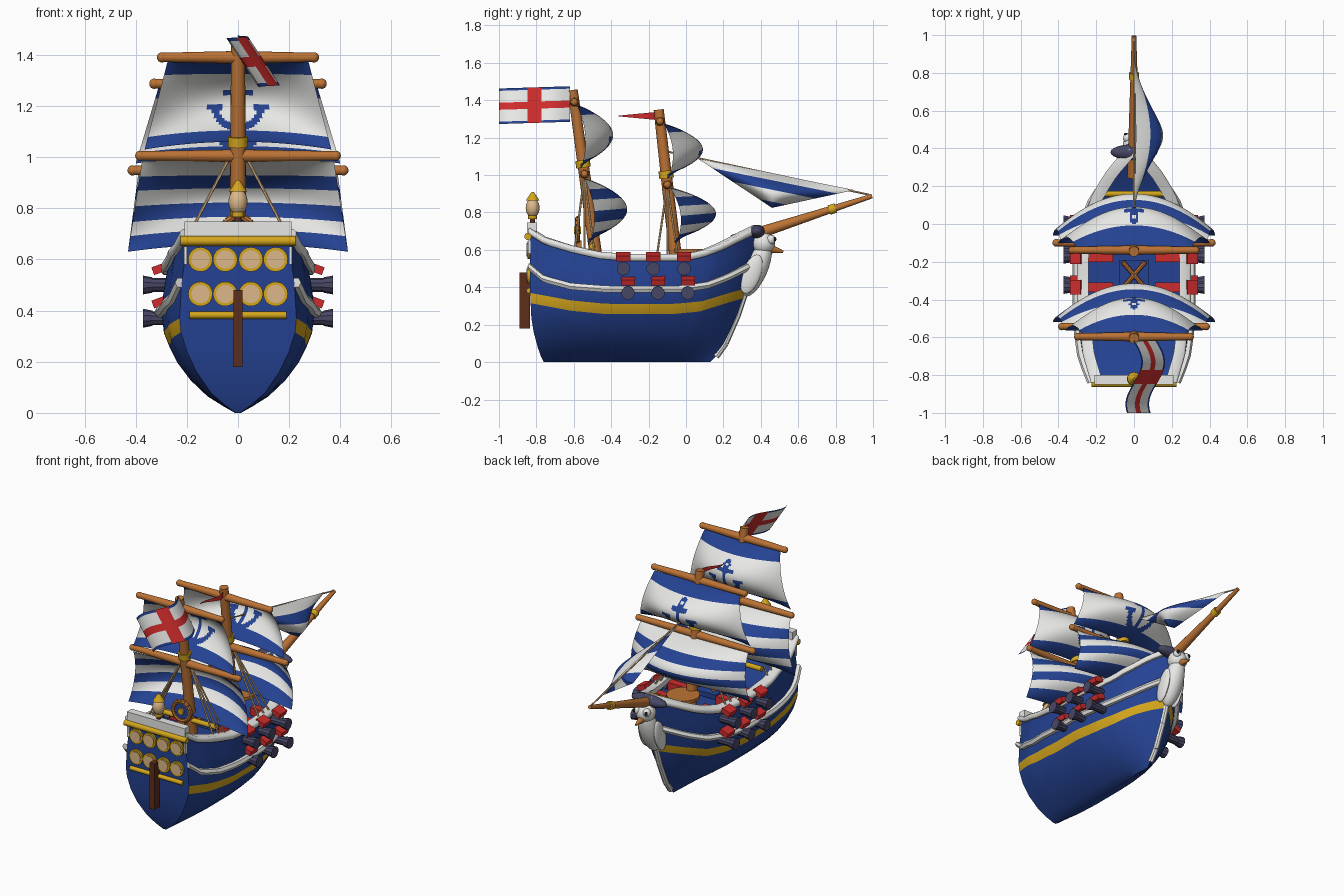
import bpy, bmesh, math
from mathutils import Vector, Matrix

if "Cube" in bpy.data.objects:
    bpy.data.objects.remove(bpy.data.objects["Cube"])

def material(name, *c):
    m = bpy.data.materials.new(name)
    m.diffuse_color = (*c, 1)
    m.use_nodes = True
    m.node_tree.nodes["Principled BSDF"].inputs["Base Color"].default_value = m.diffuse_color
    return m

BLUE = material("navy blue", .018, .055, .29)
WHITE = material("white", .82, .82, .80)
GOLD = material("gold", .66, .38, .012)
WOOD = material("orange wood", .50, .17, .035)
RED = material("red", .62, .025, .025)
SLATE = material("slate", .062, .062, .13)
TAN = material("tan", .72, .48, .25)
BROWN = material("dark brown", .11, .026, .012)
BLACK = material("black", .01, .01, .012)

def finish(name, me, mats, angle=35):
    for m in mats:
        me.materials.append(m)
    for p in me.polygons:
        p.use_smooth = True
    me.set_sharp_from_angle(angle=math.radians(angle))
    ob = bpy.data.objects.new(name, me)
    bpy.context.collection.objects.link(ob)
    return ob

def mesh(name, verts, faces, mats, rule=None, angle=35):
    me = bpy.data.meshes.new(name)
    me.from_pydata(verts, [], faces)
    if rule:
        for p in me.polygons:
            p.material_index = rule(p.index)
    return finish(name, me, mats, angle)

def prim(name, mat, build, angle=35):
    bm = bmesh.new()
    build(bm)
    me = bpy.data.meshes.new(name)
    bm.to_mesh(me)
    bm.free()
    return finish(name, me, [mat], angle)

def rod(name, mat, a, b, r1, r2=None, n=16):
    a, b = Vector(a), Vector(b)
    d = b - a
    M = Matrix.Translation((a + b) / 2) @ d.to_track_quat('Z', 'Y').to_matrix().to_4x4()
    return prim(name, mat, lambda bm: bmesh.ops.create_cone(bm, cap_ends=True, segments=n, radius1=r1,
                radius2=r1 if r2 is None else r2, depth=d.length, matrix=M))

def ball(name, mat, c, s, rot=(0, 'X')):
    M = Matrix.Translation(c) @ Matrix.Rotation(rot[0], 4, rot[1]) @ Matrix.Diagonal((*s, 1))
    return prim(name, mat, lambda bm: bmesh.ops.create_uvsphere(bm, u_segments=24, v_segments=14, radius=1, matrix=M))

def box(name, mat, c, s, rot=(0, 'Y')):
    M = Matrix.Translation(c) @ Matrix.Rotation(rot[0], 4, rot[1]) @ Matrix.Diagonal((*s, 1))
    return prim(name, mat, lambda bm: bmesh.ops.create_cube(bm, size=1, matrix=M))

def lerp(a, b, t):
    return a + (b - a) * t

def curve(pts, t):
    for (a, p), (b, q) in zip(pts, pts[1:]):
        if t <= b:
            return lerp(p, q, max(0, (t - a) / (b - a)))
    return pts[-1][1]

# hull lines: heights along y, width along the length and up the section
SHEER = [(-.83, .70), (-.75, .65), (-.6, .605), (-.45, .572), (-.3, .56), (0, .56), (.1, .58), (.2, .62), (.3, .675), (.39, .72)]
LOWER = [(-.83, .51), (-.75, .445), (-.6, .405), (-.4, .39), (0, .39), (.15, .41), (.25, .45), (.39, .53)]
STRIPE = [(-.83, .37), (-.6, .33), (-.4, .312), (0, .312), (.15, .325), (.39, .40)]
BOW = [(0, .13), (.03, .16), (.1, .21), (.25, .275), (.4, .325), (.55, .36), (.75, .39)]
STERN = [(0, -.76), (.05, -.785), (.2, -.825), (.4, -.835), (.75, -.835)]
PLAN = [(0, .77), (.12, .92), (.3, 1), (.55, 1), (.7, .9), (.82, .73), (.9, .5), (.96, .27), (1, .05)]
SECTION = [(0, .012), (.05, .10), (.1, .165), (.2, .24), (.3, .288), (.4, .30), (.5, .288), (.6, .268), (.75, .26)]

def hull_point(s, z):
    return Vector((curve(PLAN, s) * curve(SECTION, z), lerp(curve(STERN, z), curve(BOW, z), s), z))

def levels(s):
    y = lerp(-.83, .38, s)
    sh, lo, st = (curve(c, y) for c in (SHEER, LOWER, STRIPE))
    b = st - .055
    return [sh, (sh + lo) / 2, lo, st, b, b * .75, b * .5, b * .25, b * .1, 0]

N = 32
S = [i / N for i in range(N + 1)]
V, F = [], []
for s in S:
    side = [hull_point(s, z) for z in levels(s)]
    V += side + [Vector((-p.x, p.y, p.z)) for p in reversed(side)]
R = 20
band = []
for i in range(N):
    for j in range(R - 1):
        F.append((i * R + j, i * R + j + 1, (i + 1) * R + j + 1, (i + 1) * R + j))
        band.append(1 if j in (3, 15) else 0)
for base in (0, N * R):
    for j in range(9):
        F.append((base + j, base + R - 1 - j, base + R - 2 - j, base + j + 1))
        band.append(0)
mesh("hull", V, F, [BLUE, GOLD], lambda i: band[i], 40)

# deck inside the bulwarks
V = []
for s in S:
    p = hull_point(s, levels(s)[0] - .06)
    V += [(p.x * .97, p.y, p.z), (-p.x * .97, p.y, p.z)]
mesh("deck", V, [(2 * i, 2 * i + 1, 2 * i + 3, 2 * i + 2) for i in range(N)], [BLUE])

# white rails swept along the hull
def rail(name, level, prof, sgn):
    P = [hull_point(s, levels(s)[level]) for s in S]
    V, F, n = [], [], len(prof)
    for i, p in enumerate(P):
        t = P[min(i + 1, N)] - P[max(i - 1, 0)]
        nrm = Vector((t.y, -t.x, 0)).normalized()
        for o, h in prof:
            q = p + nrm * o
            V.append((sgn * max(q.x, 0), q.y, q.z + h))
    for i in range(N):
        F += [(i * n + j, i * n + (j + 1) % n, (i + 1) * n + (j + 1) % n, (i + 1) * n + j) for j in range(n)]
    F += [tuple(range(n)), tuple(range(N * n, N * n + n))]
    mesh(name, V, F, [WHITE], None, 50)

for sgn, tag in ((1, "right"), (-1, "left")):
    rail("upper_rail_" + tag, 0, [(-.035, -.016), (.016, -.02), (.026, -.008), (.026, .008), (.016, .018), (-.035, .018)], sgn)
    rail("lower_rail_" + tag, 2, [(-.01, -.018), (.018, -.018), (.028, 0), (.018, .018), (-.01, .018)], sgn)

# stem post
for i, (a, b) in enumerate(zip(BOW[1:], BOW[2:5])):
    rod(f"stem_{i}", WHITE, (0, a[1], a[0]), (0, b[1], b[0]), .018, .018, 8)

# transom: bars, windows, rudder
box("stern_cap", WHITE, (0, -.825, .72), (.42, .05, .055))
for sx in (-1, 1):
    box("stern_bracket", WHITE, (sx * .205, -.838, .615), (.012, .014, .07))
rod("stern_bar_upper", GOLD, (-.225, -.845, .672), (.225, -.845, .672), .019)
rod("stern_bar_lower", GOLD, (-.19, -.84, .382), (.19, -.84, .382), .014)
for x in (-.147, -.05, .05, .147):
    for z in (.6, .465):
        rod("window_frame", GOLD, (x, -.83, z), (x, -.848, z), .048, n=20)
        rod("window_pane", TAN, (x, -.83, z), (x, -.852, z), .036, n=20)
box("rudder", BROWN, (0, -.862, .33), (.034, .056, .30))

# stern lantern
rod("lantern_pole", BROWN, (0, -.82, .68), (0, -.82, .79), .013)
rod("lantern_base", GOLD, (0, -.82, .765), (0, -.82, .785), .024)
ball("lantern_glass", TAN, (0, -.82, .825), (.037, .037, .052))
rod("lantern_cap", GOLD, (0, -.82, .865), (0, -.82, .91), .036, .006)

# cannons, port lids and carriages
for sx in (-1, 1):
    for ys, z, x0 in (((-.335, -.175, -.01), .50, .0), ((-.31, -.15, .01), .37, .0)):
        for y in ys:
            rod("cannon_barrel", SLATE, (sx * .25, y, z), (sx * .345, y, z), .027, n=10)
            rod("cannon_muzzle", SLATE, (sx * .335, y, z), (sx * .372, y, z), .03, .037, n=10)
            box("port_lid", RED, (sx * .305, y, z + .064), (.06, .076, .032), (sx * .35, 'Y'))
    for y in (-.335, -.175, -.01):
        box("carriage", RED, (sx * .175, y, .525), (.13, .05, .05))

# deck fittings
box("hatch", BLUE, (0, -.27, .52), (.16, .16, .03))
for k in (-1, 1):
    rod("spare_oar", WOOD, (-.06 * k, -.34, .545), (.06 * k, -.2, .56), .012, n=8)
rod("fore_beam", GOLD, (-.17, .16, .61), (.17, .16, .61), .016)
rod("aft_beam", GOLD, (-.2, -.5, .62), (.2, -.5, .62), .016)
rod("fore_table", WOOD, (0, .03, .585), (0, .03, .605), .1, n=20)

# steering wheel
wc = Vector((0, -.58, .705))
ring = lambda a, r: wc + Vector((math.cos(a) * r, 0, math.sin(a) * r))
for k in range(16):
    rod("wheel_rim", WOOD, ring(k * math.pi / 8, .062), ring((k + 1) * math.pi / 8, .062), .014, n=8)
rod("wheel_disc", BLUE, wc - Vector((0, .006, 0)), wc + Vector((0, .006, 0)), .052)
rod("wheel_hub", GOLD, wc - Vector((0, .018, 0)), wc + Vector((0, .018, 0)), .02)
box("wheel_stand", WOOD, (0, -.575, .6), (.05, .03, .1))

# masts, yards and shrouds
MASTS = {"aft": ((-.476, .53), (-.606, 1.455), ((1.39, .315), (1.005, .40))),
         "fore": ((-.048, .5), (-.146, 1.35), ((1.287, .345), (.948, .43)))}
for n, (b, t, yards) in MASTS.items():
    at = lambda z: lerp(b[0], t[0], (z - b[1]) / (t[1] - b[1]))
    rod(n + "_mast", WOOD, (0, *b), (0, *t), .034, .027)
    zb = yards[1][0] + .055
    rod(n + "_mast_band", GOLD, (0, at(zb - .02), zb - .02), (0, at(zb + .02), zb + .02), .039)
    for z, w in yards:
        for sx in (-1, 1):
            rod(n + "_yard", WOOD, (0, at(z), z), (sx * (w - .012), at(z), z), .025, .018)
            ball(n + "_yard_end", WOOD, (sx * (w - .018), at(z), z), (.02, .02, .02))
    y0 = at(yards[1][0])
    for sx in (-1, 1):
        for k in (-.055, .0, .055):
            rod(n + "_shroud", TAN, (sx * .03, y0, yards[1][0]), (sx * .255, y0 + k, .575), .006, n=6)

# square sails: grid with stripes and a painted anchor chosen per face
def sail(name, zt, zb, wt, wb, yt, yb, belly, striped):
    n = 64
    V, F, C = [], [], []
    def pos(u, v):
        return (u * lerp(wt, wb, v), lerp(yt, yb, v) + belly * math.sin(math.pi * v) ** .8 * (1 - .8 * u * u),
                lerp(zt, zb, v) + .03 * v * (1 - u * u))
    for j in range(n + 1):
        V += [pos(2 * i / n - 1, j / n) for i in range(n + 1)]
    for j in range(n):
        for i in range(n):
            a = j * (n + 1) + i
            F.append((a, a + 1, a + n + 2, a + n + 1))
            v = (j + .5) / n
            x, _, z = pos(2 * (i + .5) / n - 1, v)
            x, z = abs(x), z - lerp(zt, zb, .52)
            r = math.hypot(x, z - .01)
            anchor = ((x < .012 and -.08 < z < .08) or (x < .055 and abs(z - .055) < .011)
                      or (.078 < r < .105 and z < -.005) or (abs(x - .09) < .03 and abs(z) < .012)
                      or (.008 < math.hypot(x, z - .085) < .024))
            C.append(int(v * 6) % 2 if striped else int(v < .15 or v > .86 or anchor))
    mesh(name, V, F, [WHITE, BLUE], lambda i: C[i], 80)

sail("aft_upper_sail", 1.375, 1.03, .275, .365, -.585, -.565, .185, False)
sail("aft_lower_sail", .985, .63, .375, .43, -.55, -.52, .22, True)
sail("fore_upper_sail", 1.275, .975, .31, .40, -.12, -.10, .20, False)
sail("fore_lower_sail", .935, .63, .39, .43, -.09, -.06, .235, True)

# bowsprit, stay and jib
rod("bowsprit", WOOD, (0, .25, .645), (0, .995, .888), .036, .012)
rod("bowsprit_band", GOLD, (0, .765, .813), (0, .8, .824), .026)
rod("forestay", TAN, (0, -.12, 1.13), (0, .98, .895), .005, n=6)
A, B, Cl = Vector((0, .06, 1.09)), Vector((0, .9, .92)), Vector((.06, .46, .825))
n = 40
V, F, C = [], [], []
for j in range(n + 1):
    c = j / n
    for i in range(n + 1):
        t = i / n
        p = A.lerp(B, t).lerp(Cl, c)
        p.x += .15 * math.sin(math.pi * t) * math.sin(math.pi * min(1, c * .8 + .02)) * (1 - c * .35)
        V.append(p)
for j in range(n):
    for i in range(n):
        a = j * (n + 1) + i
        F.append((a, a + 1, a + n + 2, a + n + 1))
        c = (j + .5) / n
        C.append(int(.2 < c < .48 or c > .82))
mesh("jib_sail", V, F, [WHITE, BLUE], lambda i: C[i], 80)

# waving flag with a red cross, and the fore pennant
V, F, C = [], [], []
n = 30
for j in range(n + 1):
    for i in range(n + 1):
        t, h = i / n, j / n
        V.append((.042 * math.sin(2 * math.pi * .85 * t) + .125 * h - .003, -.62 - .38 * t, 1.475 - .19 * h - .012 * t))
for j in range(n):
    for i in range(n):
        a = j * (n + 1) + i
        F.append((a, a + 1, a + n + 2, a + n + 1))
        t, h = (i + .5) / n, (j + .5) / n
        C.append(1 if abs(t - .5) < .1 or abs(h - .5) < .1 else 2 if abs(h - .5) > .44 else 0)
mesh("flag", V, F, [WHITE, RED, BLUE], lambda i: C[i], 80)
V = []
for i in range(9):
    t = i / 8
    x, y = .025 * math.sin(5 * t), -.15 - .21 * t
    V += [(x, y, 1.318 + .02 * (1 - t)), (x, y, 1.314 - .02 * (1 - t))]
mesh("pennant", V, [(2 * i, 2 * i + 1, 2 * i + 3, 2 * i + 2) for i in range(8)], [RED])

# seabird figurehead with a two-cornered hat
ball("bird_body", WHITE, (0, .375, .50), (.062, .062, .16), (-.4, 'X'))
ball("bird_head", WHITE, (0, .415, .635), (.06, .062, .06))
ball("bird_hat", SLATE, (0, .38, .698), (.125, .042, .036))
rod("bird_beak", WOOD, (0, .455, .605), (0, .52, .59), .024, .006)
for sx in (-1, 1):
    ball("bird_wing", WHITE, (sx * .055, .35, .47), (.02, .05, .11), (-.35, 'X'))
    ball("bird_eye", WHITE, (sx * .035, .455, .655), (.024, .024, .026))
    ball("bird_pupil", BLACK, (sx * .042, .473, .657), (.011, .01, .013))
